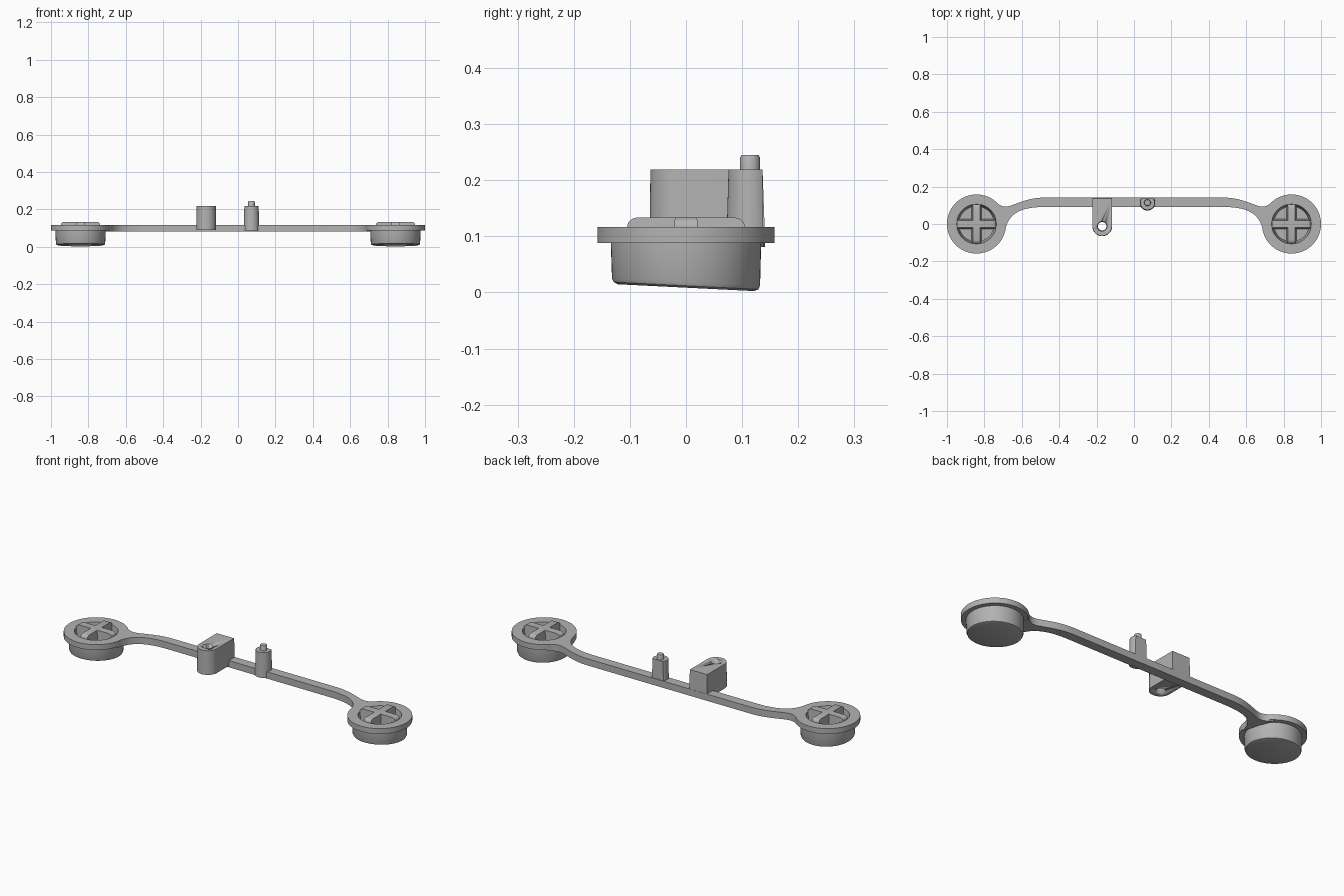
import bpy, bmesh, math
from mathutils import Vector
from mathutils.geometry import interpolate_bezier

if "Cube" in bpy.data.objects:
    bpy.data.objects.remove(bpy.data.objects["Cube"], do_unlink=True)

grey = bpy.data.materials.new("plain grey")
grey.use_nodes = True
grey.diffuse_color = (0.45, 0.45, 0.45, 1)
grey.node_tree.nodes["Principled BSDF"].inputs["Base Color"].default_value = grey.diffuse_color

PAD_X = 0.842
TOP = 0.117


def finish(name, bm, location=(0, 0, 0), smooth=True):
    bmesh.ops.remove_doubles(bm, verts=bm.verts, dist=0.00001)
    bmesh.ops.recalc_face_normals(bm, faces=bm.faces)
    mesh = bpy.data.meshes.new(name)
    bm.to_mesh(mesh)
    bm.free()
    mesh.materials.append(grey)
    ob = bpy.data.objects.new(name, mesh)
    bpy.context.collection.objects.link(ob)
    ob.location = location
    if smooth:
        bpy.ops.object.select_all(action="DESELECT")
        ob.select_set(True)
        bpy.context.view_layer.objects.active = ob
        bpy.ops.object.shade_smooth_by_angle(angle=math.radians(35))
    return ob


def prism(name, outline, z0, z1, taper=1.0, location=(0, 0, 0)):
    """Extrude an outline upward, scaling the top by taper."""
    bm = bmesh.new()
    low = [bm.verts.new((x, y, z0)) for x, y in outline]
    high = [bm.verts.new((x * taper, y * taper, z1)) for x, y in outline]
    bm.faces.new(low)
    bm.faces.new(high)
    for i in range(len(low)):
        j = (i + 1) % len(low)
        bm.faces.new((low[i], low[j], high[j], high[i]))
    return finish(name, bm, location)


def arc(radius, start, end, steps):
    angles = [math.radians(start + (end - start) * i / steps) for i in range(steps + 1)]
    return [(radius * math.cos(a), radius * math.sin(a)) for a in angles]


def lathe(name, profile, location, slope=0.0, steps=64):
    """Spin a profile; the lowest points follow a sloping base."""
    bm = bmesh.new()
    verts = [bm.verts.new((r, 0, z)) for r, z in profile]
    edges = [bm.edges.new(pair) for pair in zip(verts, verts[1:])]
    bmesh.ops.spin(bm, geom=verts + edges, axis=(0, 0, 1), cent=(0, 0, 0),
                   angle=math.tau, steps=steps)
    for v in bm.verts:
        if v.co.z < 0.03:
            v.co.z -= slope * v.co.y
    return finish(name, bm, location)


def rib(name, location, turn):
    """Drafted rib with rounded upper ends."""
    half = [(0.101, 0.03), (0.105, TOP), (0.103, 0.125), (0.097, 0.131), (0.086, 0.134)]
    profile = half + [(-x, z) for x, z in reversed(half)]
    bm = bmesh.new()
    sides = []
    for s in (-1, 1):
        sides.append([bm.verts.new((x, s * (0.026 - 0.06 * (z - 0.03)), z)) for x, z in profile])
        bm.faces.new(sides[-1])
    for i in range(len(profile)):
        j = (i + 1) % len(profile)
        bm.faces.new((sides[0][i], sides[0][j], sides[1][j], sides[1][i]))
    finish(name, bm, location).rotation_euler.z = turn


# Button pads: flanged cups with crossed ribs in the recess
cup = [(0, 0.035), (0.095, 0.035), (0.106, TOP), (0.158, TOP), (0.158, 0.088),
       (0.134, 0.088), (0.132, 0.019), (0.129, 0.012), (0.121, 0.0085), (0, 0.0085)]
for side, sx in (("left", 1), ("right", -1)):
    place = (sx * PAD_X, 0, 0)
    lathe(side + "_button_cup", cup, place, slope=0.05)
    rib(side + "_rib_across", place, 0)
    rib(side + "_rib_along", place, math.pi / 2)


# Connecting strip: half outline from curves, mirrored
def bend(*points):
    return [tuple(p)[:2] for p in interpolate_bezier(*[Vector(p) for p in points], 12)]


half = bend((0.48, 0.141), (0.56, 0.141), (0.61, 0.115), (0.66, 0.098))
half += bend((0.66, 0.098), (0.70, 0.085), (0.715, 0.10), (0.745, 0.12))[1:]
half += bend((0.69, -0.04), (0.675, 0.06), (0.60, 0.091), (0.48, 0.091))
prism("connecting_strip", half + [(-x, y) for x, y in reversed(half)], 0.081, TOP)

# Screw block: rounded front end with a through hole
block = prism("screw_block", [(0.053, 0.153)] + [(-0.053, 0.153)] + arc(0.053, 180, 360, 24),
              0.09, 0.219, 0.97, (-0.17, -0.012, 0))
hole = prism("hole_cutter", arc(0.022, 0, 345, 23), 0.05, 0.25, 1.2, (-0.17, -0.012, 0))
hole.hide_render = True
hole.hide_viewport = True
hole.display_type = "WIRE"
cut = block.modifiers.new("hole", "BOOLEAN")
cut.operation = "DIFFERENCE"
cut.object = hole

# Locating post with a flat back and a small pin
prism("post", arc(0.042, 145, 395, 32), 0.085, 0.219, 0.91, (0.072, 0.114, 0))
pin = [(0.018, 0.21), (0.0175, 0.241), (0.015, 0.245), (0, 0.245)]
lathe("post_pin", pin, (0.072, 0.114, 0), steps=32)
